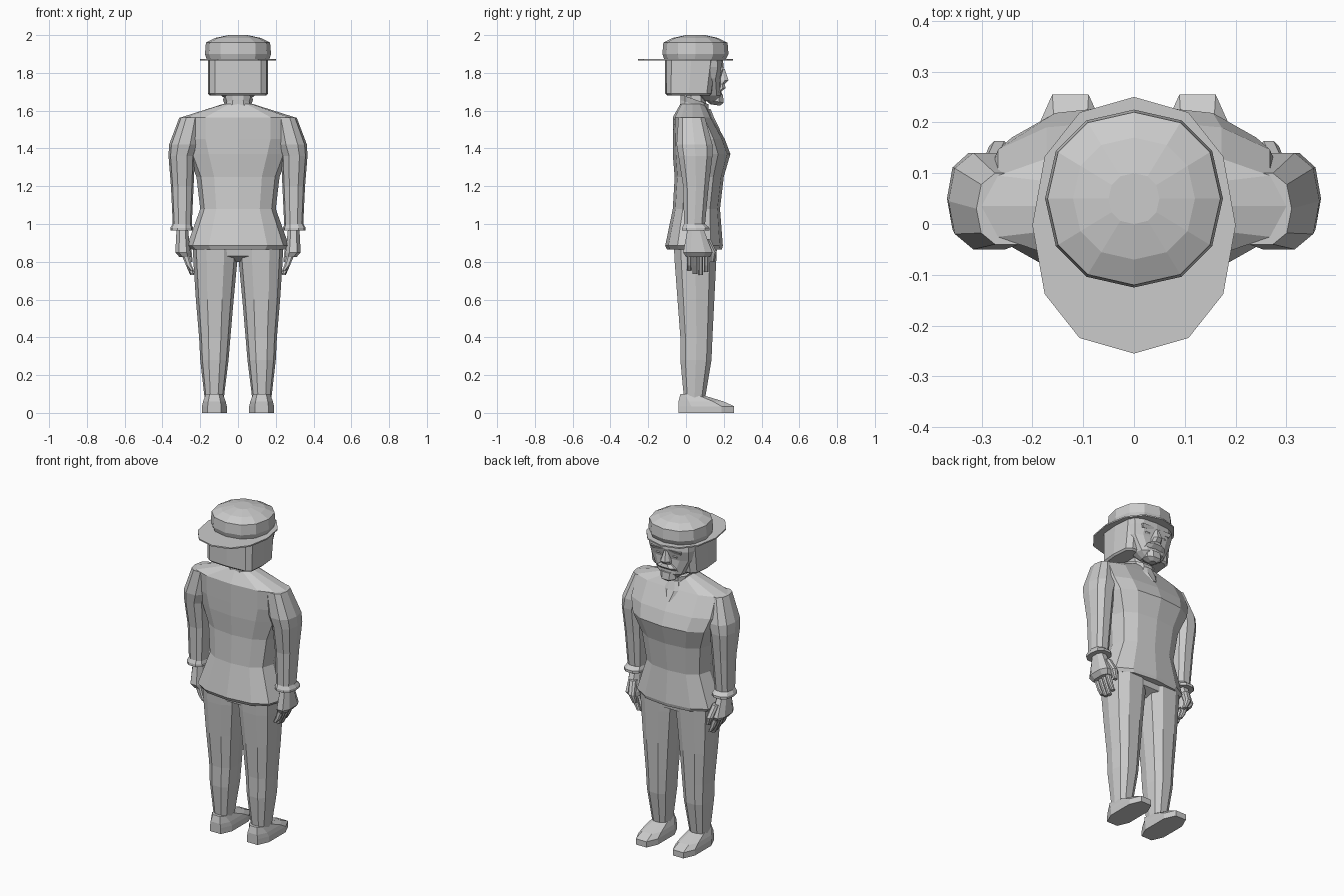
import bpy, bmesh
from math import cos, sin, pi, copysign

cube = bpy.data.objects.get("Cube")
if cube:
    bpy.data.objects.remove(cube)

shade = [0.6, 0.6, 0.6, 1]
grey = bpy.data.materials.new("plain grey")
grey.use_nodes = True
grey.diffuse_color = shade
grey.node_tree.nodes["Principled BSDF"].inputs["Base Color"].default_value = shade


def outline(sides, squareness):
    """Rounded-square polygon filling the unit square; lower values are boxier."""
    turn = 0.5 if sides in (4, 8) else 0
    angles = [2 * pi * (i + turn) / sides for i in range(sides)]
    bend = lambda value: copysign(abs(round(value, 6)) ** squareness, value)
    points = [(bend(cos(angle)), bend(sin(angle))) for angle in angles]
    widest = max(u for u, v in points)
    deepest = max(v for u, v in points)
    return [(u / widest, v / deepest) for u, v in points]


def ring(z, wide, back, front, x=0):
    """One level of a part: its height, half width, depth range and centre."""
    return z, wide, (front - back) / 2, x, (front + back) / 2


def loft(name, sides, rings, squareness=0.8, mirror=False, tilt=0):
    """Stack polygon rings into a closed flat-shaded part."""
    bm = bmesh.new()
    shape = outline(sides, squareness)
    levels = []
    for z, wide, deep, x, y in rings:
        levels.append([bm.verts.new((x + u * wide, y + v * deep, z + tilt * v * deep))
                       for u, v in shape])
    for low, high in zip(levels, levels[1:]):
        for i in range(sides):
            bm.faces.new((low[i - 1], low[i], high[i], high[i - 1]))
    bm.faces.new(levels[0])
    bm.faces.new(levels[-1])
    bmesh.ops.recalc_face_normals(bm, faces=bm.faces)
    mesh = bpy.data.meshes.new(name)
    bm.to_mesh(mesh)
    bm.free()
    mesh.materials.append(grey)
    part = bpy.data.objects.new(name, mesh)
    bpy.context.collection.objects.link(part)
    if mirror:
        part.modifiers.new("Mirror", 'MIRROR').use_mirror_merge = False


# Hat: faceted crown and a thin brim with a long peak
loft("hat_crown", 12, squareness=0.9, rings=[
    ring(z=1.87, wide=.165, back=-.115, front=.21),
    ring(z=1.9, wide=.175, back=-.125, front=.225),
    ring(z=1.96, wide=.17, back=-.12, front=.22),
    ring(z=1.985, wide=.12, back=-.07, front=.17),
    ring(z=2, wide=.05, back=0, front=.1),
])
loft("hat_brim", 12, squareness=0.9, rings=[
    ring(z=height, wide=.2, back=-.255, front=.25) for height in (1.865, 1.873)
])

# Hair block around the back and sides of the head
loft("hair", 12, squareness=0.4, rings=[
    ring(z=1.68, wide=.15, back=-.1, front=.13),
    ring(z=1.69, wide=.16, back=-.11, front=.14),
    ring(z=1.87, wide=.16, back=-.11, front=.165),
])

# Face mask and features
loft("face", 12, rings=[
    ring(z=1.65, wide=.05, back=.09, front=.17),
    ring(z=1.68, wide=.09, back=.06, front=.19),
    ring(z=1.77, wide=.14, back=.05, front=.185),
    ring(z=1.83, wide=.15, back=.05, front=.2),
    ring(z=1.87, wide=.15, back=.05, front=.195),
])
loft("nose", 8, rings=[
    ring(z=1.74, wide=.03, back=.15, front=.205),
    ring(z=1.76, wide=.03, back=.15, front=.225),
    ring(z=1.82, wide=.01, back=.15, front=.205),
])
loft("moustache", 8, rings=[
    ring(z=1.7, wide=.07, back=.15, front=.185),
    ring(z=1.72, wide=.06, back=.15, front=.21),
    ring(z=1.74, wide=.03, back=.15, front=.205),
])
loft("beard", 8, tilt=-.15, rings=[
    ring(z=1.63, wide=.02, back=.13, front=.18),
    ring(z=1.65, wide=.05, back=.1, front=.2),
    ring(z=1.69, wide=.05, back=.12, front=.195),
])
loft("eye", 8, mirror=True, rings=[
    ring(z=1.78, wide=.02, back=.14, front=.18, x=.055),
    ring(z=1.79, wide=.025, back=.14, front=.19, x=.055),
    ring(z=1.8, wide=.02, back=.14, front=.18, x=.055),
])
loft("brow", 4, mirror=True, rings=[
    ring(z=1.81, wide=.035, back=.15, front=.19, x=.06),
    ring(z=1.83, wide=.04, back=.15, front=.2, x=.06),
])

# Neck, standing collar and neckcloth
loft("neck", 8, rings=[
    ring(z=1.58, wide=.06, back=0, front=.1),
    ring(z=1.7, wide=.06, back=0, front=.11),
])
loft("collar", 10, tilt=-.35, rings=[
    ring(z=1.6, wide=.08, back=-.03, front=.13),
    ring(z=1.63, wide=.07, back=-.03, front=.12),
    ring(z=1.66, wide=.08, back=-.03, front=.12),
])
loft("neckcloth", 8, rings=[
    ring(z=1.5, wide=.02, back=.13, front=.18),
    ring(z=1.56, wide=.05, back=.1, front=.15),
    ring(z=1.61, wide=.03, back=.08, front=.13),
])

# Jacket body, from hem to neck
loft("jacket", 12, rings=[
    ring(z=.865, wide=.25, back=-.1, front=.19),
    ring(z=.885, wide=.27, back=-.11, front=.195),
    ring(z=1.08, wide=.2, back=-.07, front=.18),
    ring(z=1.25, wide=.22, back=-.06, front=.2),
    ring(z=1.37, wide=.27, back=-.07, front=.235),
    ring(z=1.45, wide=.3, back=-.07, front=.205),
    ring(z=1.565, wide=.3, back=-.07, front=.14),
    ring(z=1.635, wide=.08, back=-.03, front=.1),
])

# Sleeves and cuffs
loft("sleeve", 10, mirror=True, rings=[
    ring(z=.99, wide=.05, back=-.01, front=.1, x=.295),
    ring(z=1.2, wide=.06, back=-.015, front=.12, x=.295),
    ring(z=1.36, wide=.07, back=-.04, front=.14, x=.298),
    ring(z=1.42, wide=.08, back=-.05, front=.14, x=.285),
    ring(z=1.565, wide=.06, back=-.04, front=.1, x=.25),
])
loft("cuff", 10, mirror=True, rings=[
    ring(z=.965, wide=.06, back=-.02, front=.125, x=.298),
    ring(z=.98, wide=.06, back=-.02, front=.125, x=.298),
    ring(z=1, wide=.05, back=-.01, front=.1, x=.296),
])

# Hands: palm, a row of curled fingers, and a thumb
loft("palm", 8, mirror=True, rings=[
    ring(z=.825, wide=.03, back=0, front=.125, x=.28),
    ring(z=.85, wide=.04, back=-.015, front=.14, x=.292),
    ring(z=.98, wide=.03, back=.01, front=.09, x=.295),
])
for number, tip in enumerate((.755, .735, .73, .745)):
    start = 0.005 + number * 0.03
    end = start + 0.025
    loft(f"finger_{number + 1}", 8, mirror=True, rings=[
        ring(z=tip, wide=.01, back=start, front=end, x=.243),
        ring(z=.78, wide=.015, back=start, front=end, x=.26),
        ring(z=.84, wide=.02, back=start, front=end, x=.28),
    ])
loft("thumb", 8, mirror=True, rings=[
    ring(z=.8, wide=.01, back=.125, front=.15, x=.25),
    ring(z=.85, wide=.02, back=.125, front=.163, x=.265),
    ring(z=.92, wide=.02, back=.08, front=.13, x=.28),
])

# Trousers
loft("trouser_leg", 10, mirror=True, rings=[
    ring(z=.07, wide=.05, back=-.01, front=.1, x=.126),
    ring(z=.28, wide=.075, back=-.03, front=.135, x=.125),
    ring(z=.4, wide=.083, back=-.03, front=.14, x=.123),
    ring(z=.6, wide=.1, back=-.045, front=.15, x=.123),
    ring(z=.8, wide=.116, back=-.06, front=.16, x=.12),
    ring(z=.9, wide=.12, back=-.065, front=.165, x=.12),
])
loft("trouser_seat", 8, rings=[
    ring(z=.8, wide=.04, back=.02, front=.09),
    ring(z=.83, wide=.15, back=-.05, front=.15),
    ring(z=.9, wide=.2, back=-.06, front=.155),
])

# Shoes: flat sole rising to a heel collar
loft("shoe", 8, squareness=0.7, mirror=True, rings=[
    ring(z=0, wide=.066, back=-.04, front=.255, x=.125),
    ring(z=.035, wide=.066, back=-.04, front=.255, x=.125),
    ring(z=.06, wide=.06, back=-.04, front=.2, x=.125),
    ring(z=.1, wide=.045, back=-.03, front=.07, x=.125),
])
